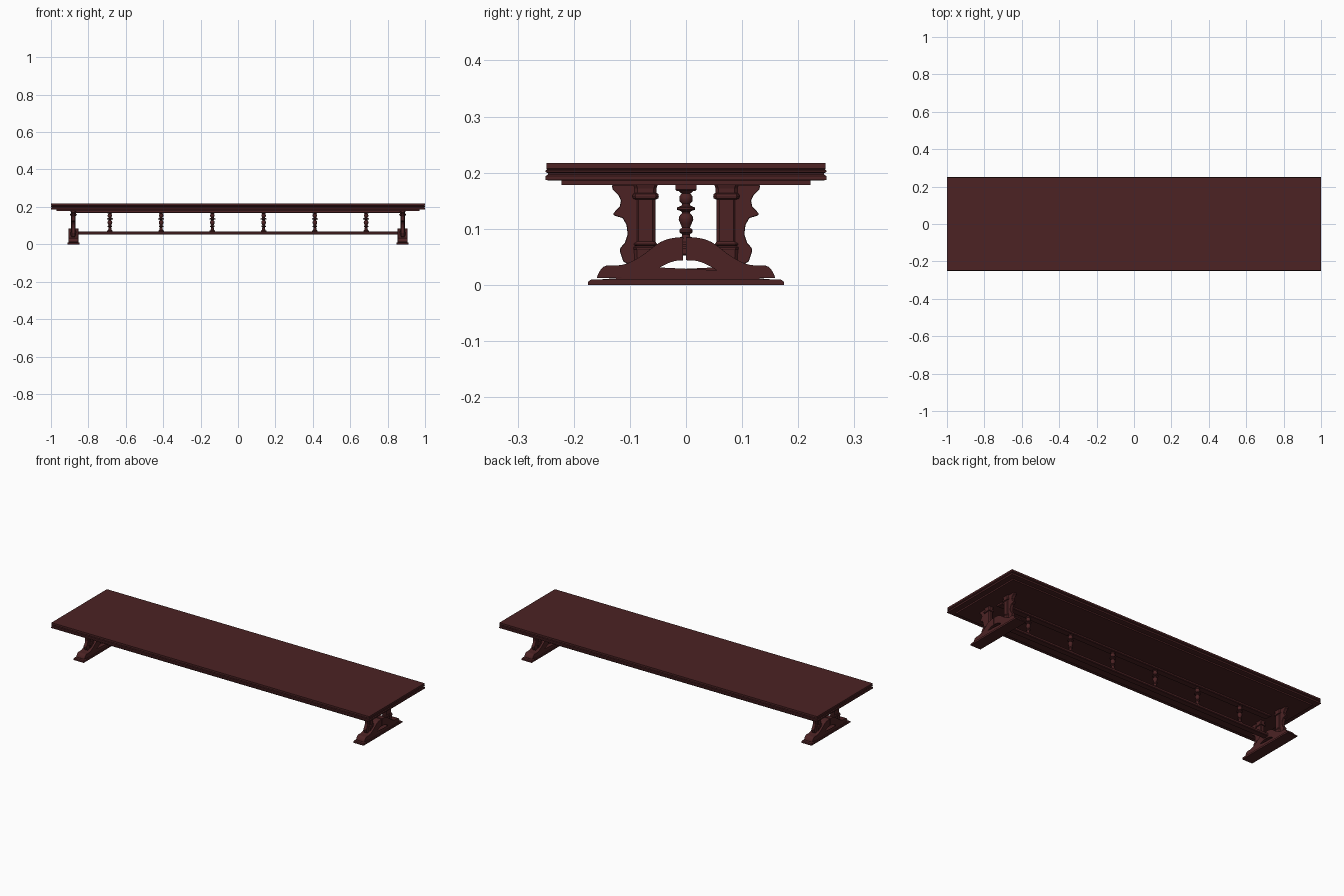
import bpy, bmesh, math
from mathutils import Vector

cube = bpy.data.objects.get("Cube")
if cube:
    bpy.data.objects.remove(cube, do_unlink=True)

wood = bpy.data.materials.new("dark_red_wood")
wood.use_nodes = True
colour = (0.072, 0.0165, 0.0175, 1)
wood.diffuse_color = colour
wood.node_tree.nodes["Principled BSDF"].inputs["Base Color"].default_value = colour


def finish(name, bm, bevel=0, segments=2, smooth=False):
    bmesh.ops.recalc_face_normals(bm, faces=bm.faces)
    mesh = bpy.data.meshes.new(name)
    bm.to_mesh(mesh)
    bm.free()
    mesh.materials.append(wood)
    obj = bpy.data.objects.new(name, mesh)
    bpy.context.collection.objects.link(obj)
    if bevel:
        mod = obj.modifiers.new("Bevel", "BEVEL")
        mod.width = bevel
        mod.segments = segments
        mod.limit_method = "ANGLE"
        mod.angle_limit = math.radians(50)
    if smooth:
        bpy.ops.object.select_all(action="DESELECT")
        obj.select_set(True)
        bpy.context.view_layer.objects.active = obj
        bpy.ops.object.shade_smooth_by_angle(angle=math.radians(40))
    return obj


def loft(bm, rings):
    loops = [[bm.verts.new(p) for p in ring] for ring in rings]
    n = len(loops[0])
    for a, b in zip(loops, loops[1:]):
        for i in range(n):
            j = (i + 1) % n
            bm.faces.new((a[i], a[j], b[j], b[i]))
    bm.faces.new(loops[0][::-1])
    bm.faces.new(loops[-1])


def moulded(name, x, y, hx, hy, profile, chamfer=0):
    """Rectangular moulding; profile holds (outward offset, height)."""
    rings = []
    for off, z in profile:
        a, b = hx + off, hy + off
        if chamfer:
            c = chamfer
            pts = [(a, c - b), (a, b - c), (a - c, b), (c - a, b),
                   (-a, b - c), (-a, c - b), (c - a, -b), (a - c, -b)]
        else:
            pts = [(a, -b), (a, b), (-a, b), (-a, -b)]
        rings.append([(x + px, y + py, z) for px, py in pts])
    bm = bmesh.new()
    loft(bm, rings)
    return finish(name, bm)


def prism(name, outline, x, half, bevel, segments=2, smooth=False):
    """Extrude a (y, z) outline along x."""
    bm = bmesh.new()
    loft(bm, [[(x + s * half, y, z) for y, z in outline] for s in (-1, 1)])
    return finish(name, bm, bevel, segments, smooth)


def lathe(name, x, profile, sides=16):
    rings = [[(x + r * math.cos(i * math.tau / sides), r * math.sin(i * math.tau / sides), z)
              for i in range(sides)] for r, z in profile]
    bm = bmesh.new()
    loft(bm, rings)
    return finish(name, bm, smooth=True)


def spline(points, steps=4):
    p = [Vector(q) for q in points]
    p = [2 * p[0] - p[1]] + p + [2 * p[-1] - p[-2]]
    out = []
    for a, b, c, d in zip(p, p[1:], p[2:], p[3:]):
        for k in range(steps):
            t = k / steps
            out.append(0.5 * (2 * b + (c - a) * t + (2 * a - 5 * b + 4 * c - d) * t * t
                              + (3 * b - a - 3 * c + d) * t ** 3))
    return [tuple(v) for v in out] + [tuple(points[-1])]


# Top with moulded edge, and the stepped frame below it
moulded("table_top", 0, 0, 0.998, 0.248, [
    (-0.004, 0.186), (0.002, 0.187), (0.002, 0.194), (-0.002, 0.197), (-0.002, 0.199),
    (0.002, 0.201), (0.002, 0.204), (0, 0.206), (0.001, 0.207), (0.001, 0.217)])
moulded("under_frame", 0, 0, 0.97, 0.222, [(0, 0.178), (0, 0.187)])

# Long rails
moulded("upper_rail", 0, 0, 0.868, 0.016, [(0, 0.167), (0.003, 0.17), (0.003, 0.179)])
moulded("stretcher", 0, 0, 0.88, 0.015, [(0, 0.052), (0.003, 0.055), (0.003, 0.065), (0, 0.068)])

# Turned balusters between the rails
turning = [(0.015, 0.067), (0.015, 0.072), (0.009, 0.076), (0.008, 0.083), (0.007, 0.09),
           (0.012, 0.094), (0.012, 0.098), (0.007, 0.102), (0.010, 0.109), (0.013, 0.116),
           (0.012, 0.122), (0.007, 0.128), (0.008, 0.131), (0.016, 0.134), (0.016, 0.138),
           (0.008, 0.141), (0.007, 0.144), (0.012, 0.150), (0.012, 0.157), (0.008, 0.163),
           (0.014, 0.168)]
for i in range(6):
    lathe(f"baluster_{i + 1}", -0.685 + i * 0.274, turning)

# Outlines for the trestles
upper = spline([(0.159, 0.0125), (0.154, 0.024), (0.143, 0.034), (0.112, 0.036), (0.082, 0.05),
                (0.046, 0.076), (0.02, 0.084), (0, 0.085)])
lower = spline([(0, 0.044), (0.022, 0.042), (0.045, 0.032), (0.068, 0.017), (0.09, 0.011),
                (0.13, 0.011), (0.158, 0.009)])
half_arch = upper + lower
arch = half_arch + [(-y, z) for y, z in half_arch[::-1] if y > 0.0001]
arch = [q for i, q in enumerate(arch) if i == 0 or q != arch[i - 1]]
scroll = [(0.08, 0.178), (0.132, 0.178), (0.131, 0.17), (0.12, 0.159), (0.116, 0.15),
          (0.118, 0.14), (0.130, 0.127), (0.129, 0.124), (0.113, 0.119), (0.106, 0.107),
          (0.104, 0.09), (0.109, 0.075), (0.117, 0.066), (0.118, 0.06), (0.112, 0.042),
          (0.104, 0.037), (0.08, 0.036)]
foot = [(-0.175, 0), (0.175, 0), (0.174, 0.006), (0.169, 0.0095),
        (-0.169, 0.0095), (-0.174, 0.006)]
column = [(0.002, 0.04), (0.003, 0.062), (0.004, 0.064), (0.004, 0.067), (0.001, 0.069),
          (0.003, 0.071), (0.003, 0.073), (0, 0.077), (0, 0.152), (0.005, 0.154),
          (0.006, 0.158), (0.005, 0.162), (0.002, 0.164), (0.002, 0.172), (0.004, 0.178)]

# Trestles at both ends
for end, x in (("right", -0.88), ("left", 0.88)):
    prism(f"{end}_foot", foot, x, 0.032, 0)
    prism(f"{end}_arched_leg", arch, x, 0.026, 0.008, 3, True)
    for side, s in (("front", -1), ("back", 1)):
        moulded(f"{end}_{side}_post", x, s * 0.072, 0.012, 0.0175, column, 0.005)
        prism(f"{end}_{side}_scroll", [(s * y, z) for y, z in scroll], x, 0.009, 0.001, 1)
